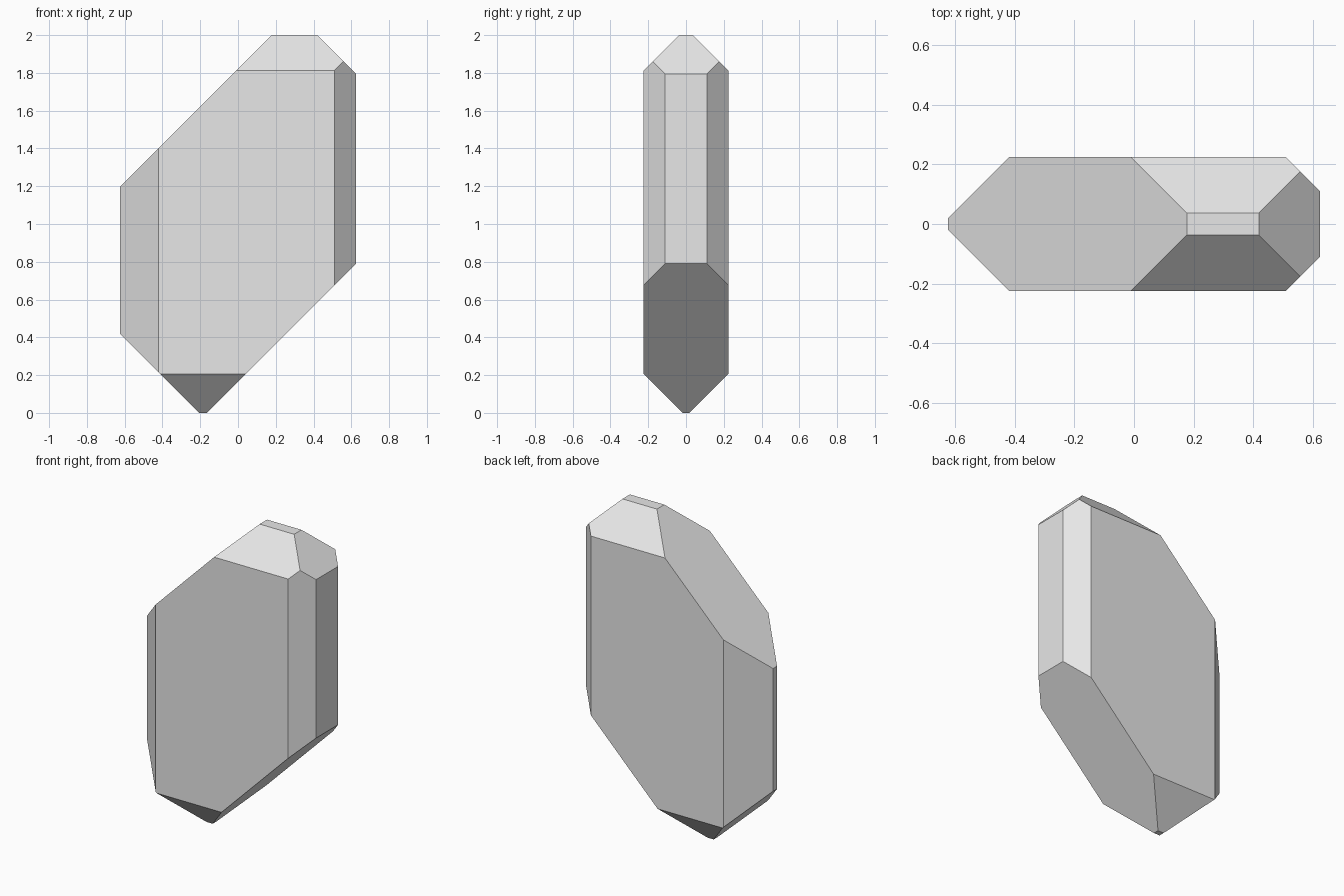
import bpy, bmesh
from mathutils import Vector, Matrix

if "Cube" in bpy.data.objects:
    bpy.data.objects.remove(bpy.data.objects["Cube"], do_unlink=True)

# Pale grey stone
stone = bpy.data.materials.new("pale grey stone")
stone.use_nodes = True
grey = (0.8, 0.8, 0.8, 1.0)
stone.diffuse_color = grey
stone.node_tree.nodes["Principled BSDF"].inputs["Base Color"].default_value = grey

# Starting block
bm = bmesh.new()
size = Matrix.Diagonal((1.25, 0.45, 2.0, 1.0))
bmesh.ops.create_cube(bm, size=1.0, matrix=Matrix.Translation((0, 0, 1)) @ size)


def cut(normal, offset):
    """Slice away everything beyond normal . p = offset and cap the cut."""
    n = Vector(normal)
    bmesh.ops.bisect_plane(
        bm, geom=bm.verts[:] + bm.edges[:] + bm.faces[:],
        plane_co=n * (offset / n.length_squared), plane_no=n, clear_outer=True)
    rim = [e for e in bm.edges if e.is_boundary]
    if rim:
        bmesh.ops.contextual_create(bm, geom=rim)


# Facets shared by front and back
for side in (-1, 1):
    cut((-1, side, 0), 0.645)    # right end corners
    cut((1, side, 0), 0.735)     # left end corners
    cut((0, side, 1), 2.037)     # upper roof
    cut((0, side, -1), 0.018)    # lower keel

# Slopes along the width
cut((-1, 0, 1), 1.822)
cut((1, 0, 1), 2.42)
cut((-1, 0, -1), 0.207)
cut((1, 0, -1), -0.165)

bmesh.ops.recalc_face_normals(bm, faces=bm.faces[:])
mesh = bpy.data.meshes.new("crystal")
bm.to_mesh(mesh)
bm.free()
mesh.materials.append(stone)
bpy.context.collection.objects.link(bpy.data.objects.new("crystal", mesh))
